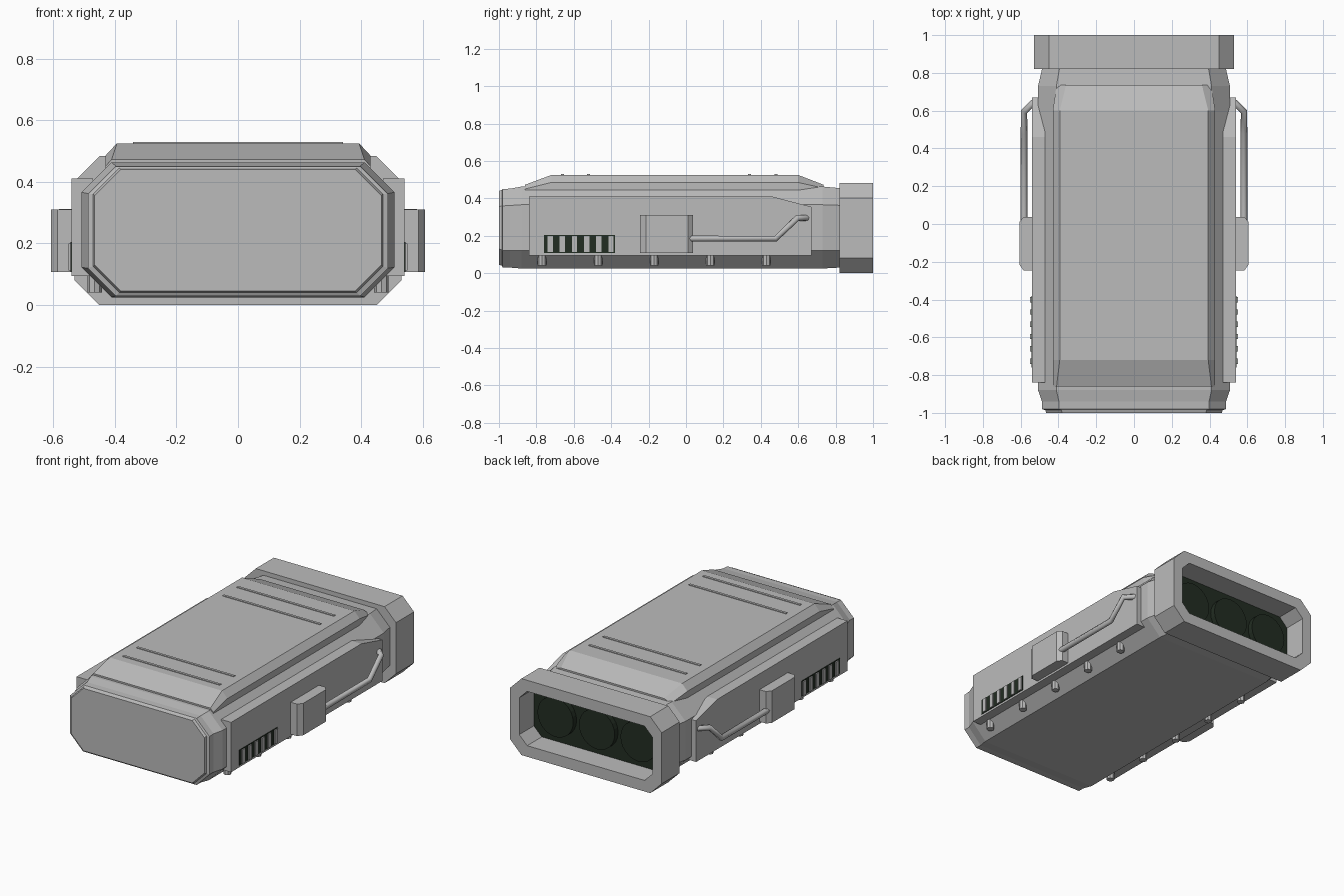
import bpy, bmesh, math
from mathutils import Vector

cube = bpy.data.objects.get("Cube")
if cube:
    bpy.data.objects.remove(cube, do_unlink=True)


def material(name, rgb):
    m = bpy.data.materials.new(name)
    m.use_nodes = True
    m.diffuse_color = (*rgb, 1)
    m.node_tree.nodes["Principled BSDF"].inputs["Base Color"].default_value = (*rgb, 1)
    return m


GREY = material("hull grey", (0.5, 0.5, 0.5))
DARK = material("dark green", (0.016, 0.026, 0.016))


def finish(name, bm, mat):
    bmesh.ops.recalc_face_normals(bm, faces=bm.faces)
    me = bpy.data.meshes.new(name)
    bm.to_mesh(me)
    bm.free()
    me.materials.append(mat)
    ob = bpy.data.objects.new(name, me)
    bpy.context.collection.objects.link(ob)
    return ob


def loft(name, rings, mat=GREY):
    """Skin closed rings of points and cap both ends."""
    bm = bmesh.new()
    loops = [[bm.verts.new(p) for p in ring] for ring in rings]
    for a, b in zip(loops, loops[1:]):
        for i in range(len(a)):
            j = (i + 1) % len(a)
            bm.faces.new((a[i], a[j], b[j], b[i]))
    bm.faces.new(loops[0])
    bm.faces.new(loops[-1])
    return finish(name, bm, mat)


def octagon(y, w, z0, z1, c):
    return [(x, y, z) for x, z in (
        (w - c, z0), (w, z0 + c), (w, z1 - c), (w - c, z1),
        (c - w, z1), (-w, z1 - c), (-w, z0 + c), (c - w, z0))]


def box(name, x, y, z, mat=GREY):
    return loft(name, [[(px, y[0], z[0]), (px, y[1], z[0]),
                        (px, y[1], z[1]), (px, y[0], z[1])] for px in x], mat)


def cylinder(name, centre, axis, radius, depth, sides, mat=GREY):
    bm = bmesh.new()
    bmesh.ops.create_cone(bm, cap_ends=True, segments=sides,
                          radius1=radius, radius2=radius, depth=depth)
    turn = Vector((0, 0, 1)).rotation_difference(Vector(axis)).to_matrix()
    bmesh.ops.rotate(bm, verts=bm.verts, matrix=turn)
    bmesh.ops.translate(bm, verts=bm.verts, vec=centre)
    return finish(name, bm, mat)


# Main hull with bevelled nose
loft("hull", [octagon(*r) for r in (
    (-1.0, 0.465, 0.045, 0.44, 0.085),
    (-0.985, 0.47, 0.04, 0.445, 0.085),
    (-0.98, 0.487, 0.03, 0.45, 0.09),
    (-0.94, 0.487, 0.03, 0.452, 0.09),
    (-0.88, 0.508, 0.025, 0.463, 0.097),
    (0.73, 0.508, 0.025, 0.463, 0.097),
    (0.82, 0.487, 0.03, 0.455, 0.092),
    (0.84, 0.487, 0.03, 0.455, 0.092))])

# Raised roof panel
def roof_ring(y, top_w, top_z, base_w, base_z):
    return [(base_w, y, 0.4), (base_w, y, base_z), (top_w, y, top_z),
            (-top_w, y, top_z), (-base_w, y, base_z), (-base_w, y, 0.4)]

loft("roof_panel", [roof_ring(*r) for r in (
    (-0.86, 0.41, 0.473, 0.43, 0.45),
    (-0.72, 0.393, 0.525, 0.43, 0.485),
    (0.6, 0.393, 0.525, 0.43, 0.485),
    (0.735, 0.36, 0.473, 0.41, 0.455))])

for i, y in enumerate((-0.66, -0.52, 0.34, 0.48)):
    box(f"roof_rib_{i + 1}", (-0.34, 0.34), (y - 0.008, y + 0.008), (0.515, 0.529))

# Rear exhaust frame with recessed opening
loft("exhaust_frame", [
    octagon(0.82, 0.53, 0, 0.483, 0.08), octagon(1.0, 0.53, 0, 0.483, 0.08),
    octagon(1.0, 0.465, 0.07, 0.413, 0.055), octagon(0.85, 0.465, 0.07, 0.413, 0.055)])
loft("exhaust_back", [octagon(0.849, 0.464, 0.071, 0.412, 0.055),
                      octagon(0.856, 0.464, 0.071, 0.412, 0.055)], DARK)
for i, x in enumerate((-0.29, 0, 0.29)):
    cylinder(f"exhaust_nozzle_{i + 1}", (x, 0.87, 0.24), (0, 1, 0), 0.125, 0.04, 24, DARK)

# Fittings on both sides
for side, s in (("left", 1), ("right", -1)):
    # Side plate with sloped rear corner
    outline = [(-0.84, 0.095), (0.67, 0.095), (0.67, 0.355), (0.46, 0.41), (-0.84, 0.41)]
    loft(f"{side}_side_plate", [[(s * x, y, z) for y, z in outline] for x in (0.47, 0.54)])

    # Vent and slats
    box(f"{side}_vent", (s * 0.535, s * 0.543), (-0.76, -0.38), (0.108, 0.205), DARK)
    for i in range(6):
        y = -0.726 + 0.065 * i
        box(f"{side}_vent_slat_{i + 1}", (s * 0.54, s * 0.55),
            (y - 0.014, y + 0.014), (0.112, 0.2))

    # Equipment box with chamfered ends
    profile = [(0.53, -0.245), (0.585, -0.245), (0.607, -0.215),
               (0.607, 0.01), (0.585, 0.037), (0.53, 0.037)]
    loft(f"{side}_equipment_box", [[(s * x, y, z) for x, y in profile] for z in (0.108, 0.31)])

    # Bent hand rail
    curve = bpy.data.curves.new(f"{side}_rail", "CURVE")
    curve.dimensions = "3D"
    curve.bevel_depth = 0.018
    curve.bevel_resolution = 1
    curve.use_fill_caps = True
    path = [(0.582, 0, 0.185), (0.582, 0.48, 0.185),
            (0.582, 0.595, 0.295), (0.53, 0.645, 0.295)]
    spline = curve.splines.new("POLY")
    spline.points.add(len(path) - 1)
    for point, (x, y, z) in zip(spline.points, path):
        point.co = (s * x, y, z, 1)
    curve.materials.append(GREY)
    rail = bpy.data.objects.new(f"{side}_rail", curve)
    bpy.context.collection.objects.link(rail)

    # Studs under the lower chamfer
    for i in range(5):
        cylinder(f"{side}_stud_{i + 1}", (s * 0.465, -0.77 + 0.3 * i, 0.07),
                 (0, 0, 1), 0.023, 0.06, 8)
